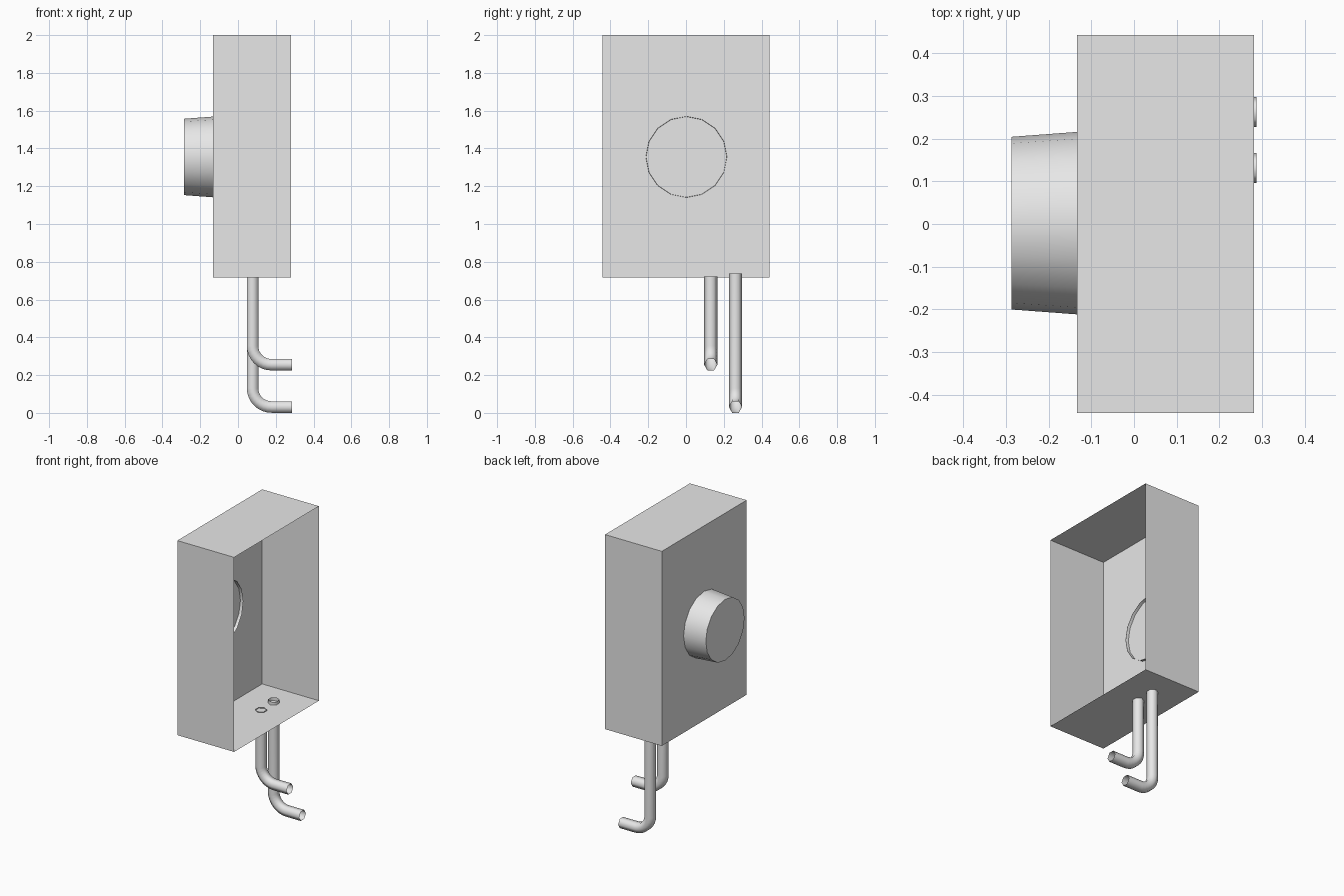
import bpy, bmesh
from math import sin, cos, pi
from mathutils import Matrix, Vector

if "Cube" in bpy.data.objects:
    bpy.data.objects.remove(bpy.data.objects["Cube"], do_unlink=True)

grey = bpy.data.materials.new("plain_grey")
grey.use_nodes = True
grey.diffuse_color = (0.8, 0.8, 0.8, 1)
grey.node_tree.nodes["Principled BSDF"].inputs["Base Color"].default_value = (0.8, 0.8, 0.8, 1)


def finish(name, bm):
    bmesh.ops.recalc_face_normals(bm, faces=bm.faces)
    mesh = bpy.data.meshes.new(name)
    bm.to_mesh(mesh)
    bm.free()
    mesh.materials.append(grey)
    obj = bpy.data.objects.new(name, mesh)
    bpy.context.collection.objects.link(obj)
    return obj


def remove_faces(bm, rule):
    doomed = [f for f in bm.faces if rule(f)]
    bmesh.ops.delete(bm, geom=doomed, context="FACES")


# Thin-walled housing, open towards +x
x0, x1, half_y, z0, z1 = -0.133, 0.281, 0.442, 0.717, 2.0
bm = bmesh.new()
bmesh.ops.create_cube(bm, size=1, matrix=Matrix.Translation(
    ((x0 + x1) / 2, 0, (z0 + z1) / 2)) @ Matrix.Diagonal((x1 - x0, 2 * half_y, z1 - z0, 1)))
remove_faces(bm, lambda f: f.calc_center_median().x > x1 - 0.01)
finish("housing", bm)

# Tapered knob, capped outside, its open rim poking through the wall
tip, rim = -0.287, x0 + 0.02
bm = bmesh.new()
bmesh.ops.create_cone(bm, cap_ends=True, segments=16, radius1=0.202, radius2=0.215,
                      depth=rim - tip)
remove_faces(bm, lambda f: len(f.verts) > 4 and f.calc_center_median().z > 0)
bmesh.ops.transform(bm, verts=bm.verts, matrix=Matrix.Translation(
    ((tip + rim) / 2, 0.002, 1.355)) @ Matrix.Rotation(pi / 2, 4, "Y"))
knob = finish("knob", bm)
bpy.ops.object.select_all(action="DESELECT")
bpy.context.view_layer.objects.active = knob
knob.select_set(True)
bpy.ops.object.shade_smooth_by_angle(angle=pi / 5)


def pipe(name, y, top, low):
    """Open six-sided pipe running down, then bending towards +x."""
    x, bend, radius, steps, sides = 0.077, 0.1, 0.035, 8, 6
    path = [(x, top, 0)]
    for i in range(steps + 1):
        a = pi / 2 * i / steps
        path.append((x + bend * (1 - cos(a)), low + bend * (1 - sin(a)), a))
    path.append((0.287, low, pi / 2))
    bm = bmesh.new()
    rings = []
    for px, pz, a in path:
        across = Vector((cos(a), 0, sin(a)))
        ring = []
        for k in range(sides):
            t = 2 * pi * k / sides
            offset = Vector((0, cos(t), 0)) + across * sin(t)
            ring.append(bm.verts.new(Vector((px, y, pz)) + offset * radius))
        rings.append(ring)
    for r, s in zip(rings, rings[1:]):
        for k in range(sides):
            n = (k + 1) % sides
            bm.faces.new((r[k], r[n], s[n], s[k])).smooth = True
    finish(name, bm)


pipe("short_pipe", 0.131, 0.722, 0.255)
pipe("long_pipe", 0.262, 0.738, 0.031)
